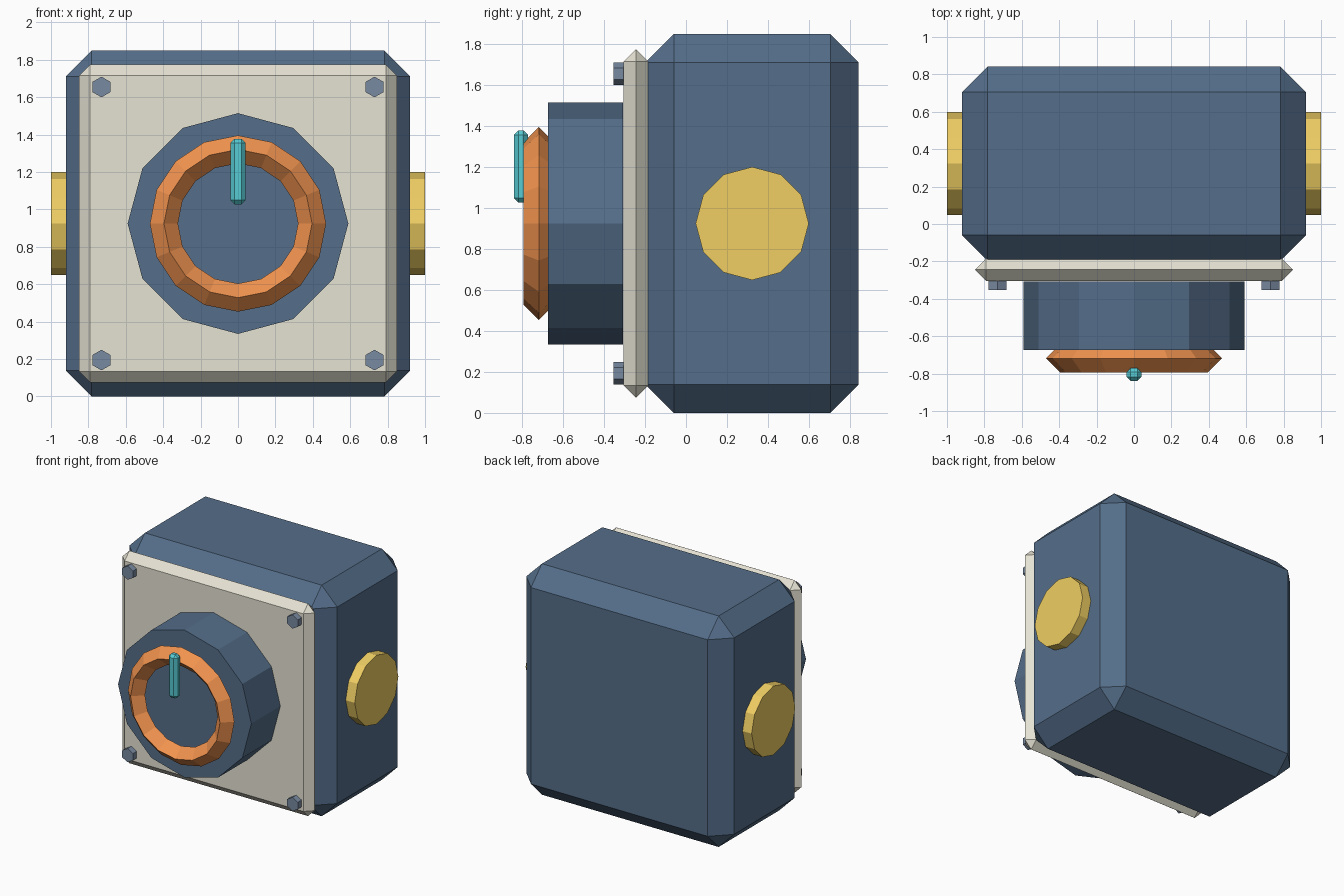
import bpy, bmesh
from math import pi, sin, cos
from mathutils import Vector

if "Cube" in bpy.data.objects:
    bpy.data.objects.remove(bpy.data.objects["Cube"])


def material(name, srgb):
    m = bpy.data.materials.new(name)
    m.diffuse_color = [((c + 0.055) / 1.055) ** 2.4 for c in srgb] + [1]
    m.use_nodes = True
    m.node_tree.nodes["Principled BSDF"].inputs["Base Color"].default_value = m.diffuse_color
    return m


BLUE = material("blue_paint", (0.33, 0.43, 0.54))
CREAM = material("cream_paint", (0.90, 0.89, 0.83))
STEEL = material("bolt_steel", (0.47, 0.54, 0.63))
ORANGE = material("orange_paint", (0.95, 0.58, 0.31))
TEAL = material("teal_paint", (0.34, 0.80, 0.83))
YELLOW = material("yellow_paint", (0.94, 0.81, 0.39))


def finish(name, bm, mat):
    bmesh.ops.recalc_face_normals(bm, faces=bm.faces)
    me = bpy.data.meshes.new(name)
    bm.to_mesh(me)
    bm.free()
    me.materials.append(mat)
    ob = bpy.data.objects.new(name, me)
    bpy.context.collection.objects.link(ob)
    return ob


def chamfered_box(name, centre, size, chamfer, mat):
    bm = bmesh.new()
    bmesh.ops.create_cube(bm, size=1)
    bmesh.ops.scale(bm, vec=size, verts=bm.verts)
    bmesh.ops.bevel(bm, geom=bm.edges[:], offset=chamfer, segments=1,
                    profile=0.5, affect='EDGES')
    bmesh.ops.translate(bm, vec=centre, verts=bm.verts)
    return finish(name, bm, mat)


def prism(name, sides, radius, base, extrude, mat):
    """Regular prism with a corner pointing up, extruded along x or y."""
    extrude = Vector(extrude)
    side = Vector((0, 1, 0)) if extrude.x else Vector((1, 0, 0))
    bm = bmesh.new()
    ring = []
    for i in range(sides):
        a = 2 * pi * i / sides
        ring.append(bm.verts.new(Vector(base) + side * radius * sin(a)
                                 + Vector((0, 0, radius * cos(a)))))
    face = bm.faces.new(ring)
    grown = bmesh.ops.extrude_face_region(bm, geom=[face], use_keep_orig=True)
    moved = [g for g in grown["geom"] if isinstance(g, bmesh.types.BMVert)]
    bmesh.ops.translate(bm, vec=extrude, verts=moved)
    return finish(name, bm, mat)


MID = 0.924  # height of the dial axis

# Housing and front plate
chamfered_box("housing", (0, 0.3225, MID), (1.84, 1.04, 1.848), 0.138, BLUE)
chamfered_box("front_plate", (0, -0.244, MID), (1.70, 0.12, 1.70), 0.0595, CREAM)

# Dial drum
prism("dial_drum", 12, 0.59, (0, -0.307, MID), (0, -0.367, 0), BLUE)

# Dial ring with diamond cross-section
bpy.ops.mesh.primitive_torus_add(major_segments=16, minor_segments=4,
                                 major_radius=0.396, minor_radius=0.075,
                                 location=(0, -0.718, MID), rotation=(pi / 2, 0, 0))
dial_ring = bpy.context.object
dial_ring.name = "dial_ring"
dial_ring.data.materials.append(ORANGE)

# Pointer
chamfered_box("pointer", (0, -0.805, 1.202), (0.08, 0.07, 0.35), 0.022, TEAL)

# Corner bolts and side knobs
for sx, side in ((-1, "left"), (1, "right")):
    prism(f"side_knob_{side}", 12, 0.276, (sx * 0.88, 0.323, MID),
          (sx * 0.12, 0, 0), YELLOW)
    for sz, level in ((-1, "lower"), (1, "upper")):
        prism(f"bolt_{level}_{side}", 6, 0.055, (sx * 0.73, -0.306, MID + sz * 0.73),
              (0, -0.048, 0), STEEL)
